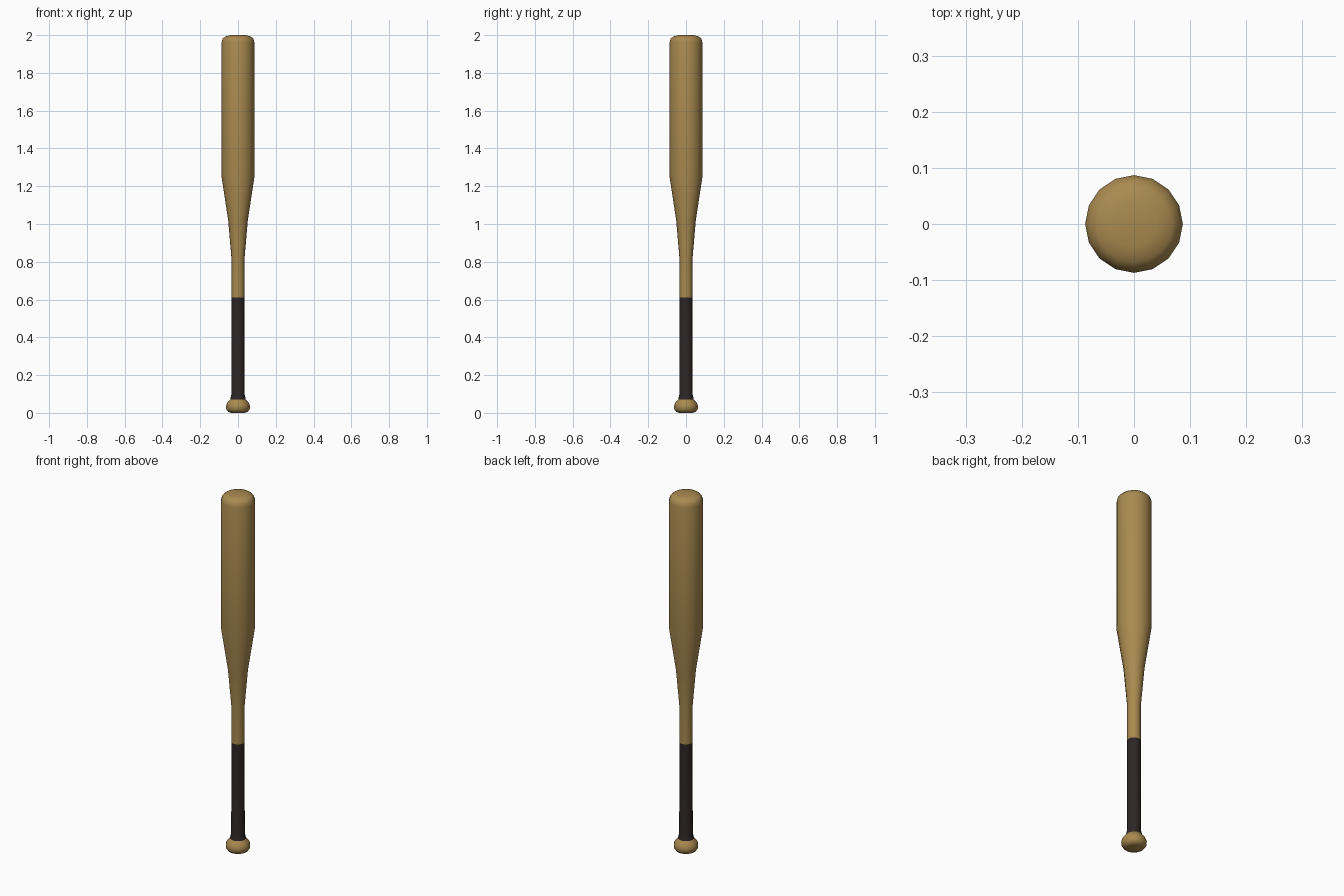
import bpy, bmesh, math

if "Cube" in bpy.data.objects:
    bpy.data.objects.remove(bpy.data.objects["Cube"])

SIDES = 16


def material(name, color):
    m = bpy.data.materials.new(name)
    m.diffuse_color = (*color, 1)
    m.use_nodes = True
    m.node_tree.nodes["Principled BSDF"].inputs["Base Color"].default_value = m.diffuse_color
    return m


wood = material("wood", (0.40, 0.255, 0.08))
dark_wrap = material("dark wrap", (0.027, 0.019, 0.019))


def lathe(name, profile, mat, cap_bottom=False, cap_top=False):
    """Turn a list of (radius, z) points around the z axis."""
    bm = bmesh.new()
    rings = []
    for r, z in profile:
        rings.append([bm.verts.new((r * math.cos(2 * math.pi * i / SIDES),
                                    r * math.sin(2 * math.pi * i / SIDES), z))
                      for i in range(SIDES)])
    for a, b in zip(rings, rings[1:]):
        for i in range(SIDES):
            j = (i + 1) % SIDES
            bm.faces.new((a[i], a[j], b[j], b[i]))
    if cap_bottom:
        bm.faces.new(rings[0][::-1])
    if cap_top:
        bm.faces.new(rings[-1])
    me = bpy.data.meshes.new(name)
    bm.to_mesh(me)
    bm.free()
    me.materials.append(mat)
    ob = bpy.data.objects.new(name, me)
    bpy.context.collection.objects.link(ob)
    bpy.context.view_layer.objects.active = ob
    ob.select_set(True)
    bpy.ops.object.shade_smooth_by_angle(angle=math.radians(60))
    ob.select_set(False)
    return ob


# Knob at the foot of the handle
lathe("knob", [(0.035, 0.0), (0.052, 0.006), (0.062, 0.02), (0.063, 0.038),
               (0.056, 0.055), (0.041, 0.072)], wood, cap_bottom=True)

# Wrapped grip, flared where it meets the knob
lathe("grip", [(0.041, 0.072), (0.035, 0.098), (0.034, 0.61)], dark_wrap)

# Taper and barrel with rounded end
lathe("barrel", [(0.034, 0.61), (0.034, 0.81), (0.052, 1.02), (0.087, 1.25),
                 (0.087, 1.96), (0.082, 1.98), (0.068, 1.993), (0.04, 2.0)],
      wood, cap_top=True)
